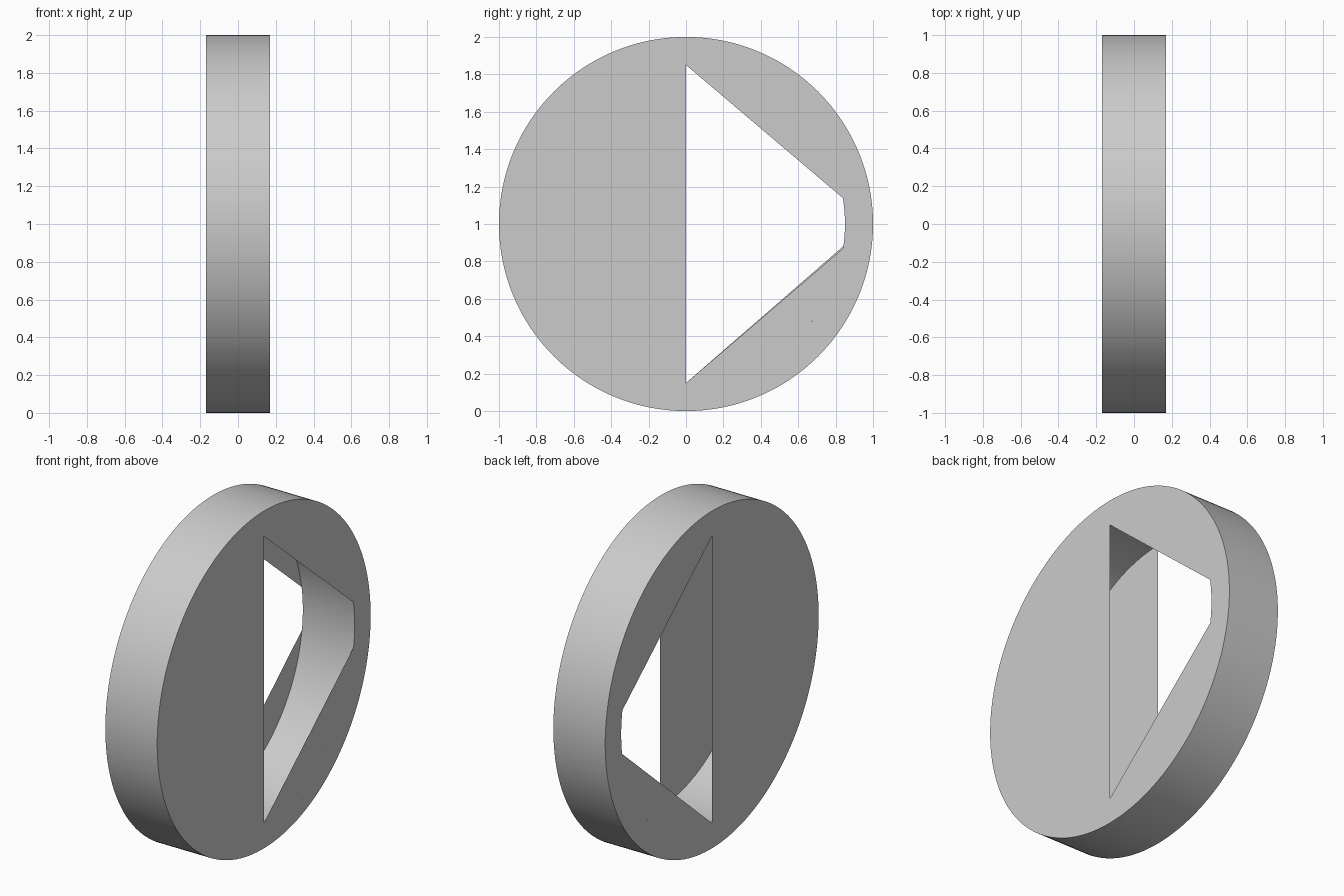
import bpy, bmesh, math

if "Cube" in bpy.data.objects:
    bpy.data.objects.remove(bpy.data.objects["Cube"])

R_OUT, R_IN, HALF, CZ, N = 1.0, 0.85, 0.17, 1.0, 192


def finish(name, bm):
    mesh = bpy.data.meshes.new(name)
    bm.to_mesh(mesh)
    bm.free()
    ob = bpy.data.objects.new(name, mesh)
    bpy.context.collection.objects.link(ob)
    bpy.ops.object.select_all(action='DESELECT')
    ob.select_set(True)
    bpy.context.view_layer.objects.active = ob
    bpy.ops.object.shade_smooth_by_angle(angle=math.radians(30))
    return ob


def point(x, r, deg):
    a = math.radians(deg)
    return (x, r * math.cos(a), CZ + r * math.sin(a))


# Rim: rectangular section swept round the x axis
bm = bmesh.new()
section = [(-HALF, R_OUT), (HALF, R_OUT), (HALF, R_IN), (-HALF, R_IN)]
rings = [[bm.verts.new(point(x, r, 360 * i / N)) for i in range(N)] for x, r in section]
for k in range(4):
    a, b = rings[k], rings[(k + 1) % 4]
    for i in range(N):
        j = (i + 1) % N
        bm.faces.new((a[i], a[j], b[j], b[i]))
bmesh.ops.recalc_face_normals(bm, faces=bm.faces)
finish("rim", bm)


# Thin lids: a half disc plus two chord segments, leaving a wedge opening
def lid(name, x, low):
    bm = bmesh.new()
    for start, end in ((90, 270), (9.4, 90), (-90, low)):
        n = max(2, round((end - start) * N / 360))
        verts = [bm.verts.new(point(x, R_IN, start + (end - start) * i / n))
                 for i in range(n + 1)]
        face = bm.faces.new(verts)
        face.normal_update()
        if face.normal.x * x < 0:
            face.normal_flip()
    finish(name, bm)


lid("right_lid", HALF, -8.8)
lid("left_lid", -HALF, -8.0)
